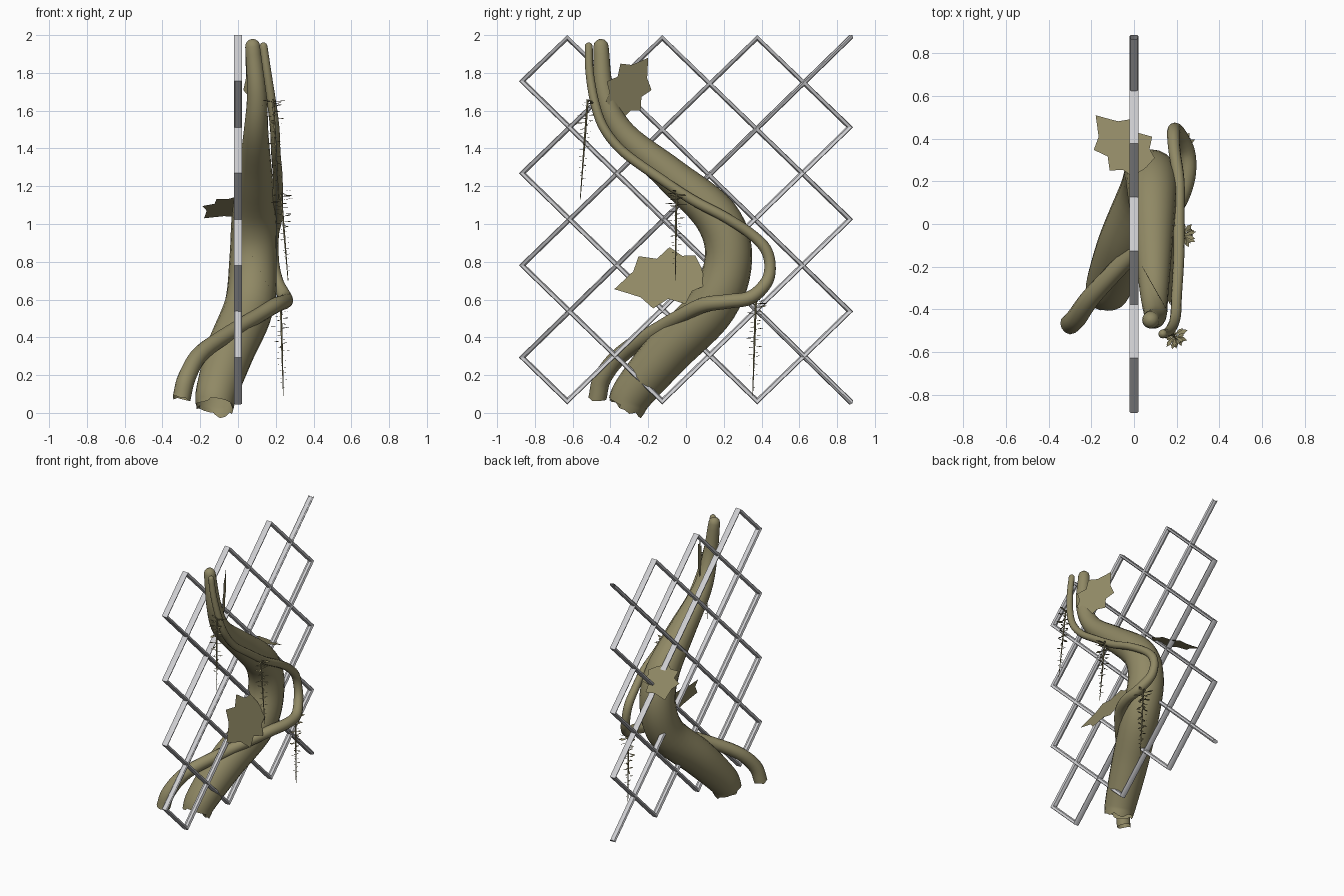
import bpy, math, random
from mathutils import Vector as V

if "Cube" in bpy.data.objects:
    bpy.data.objects.remove(bpy.data.objects["Cube"])

random.seed(4)


def material(name, col):
    m = bpy.data.materials.new(name)
    m.diffuse_color = (*col, 1)
    m.use_nodes = True
    m.node_tree.nodes["Principled BSDF"].inputs["Base Color"].default_value = m.diffuse_color
    return m


OLIVE = material("olive_bark", (0.28, 0.25, 0.13))
GREY = material("light_grey_metal", (0.62, 0.62, 0.64))


def make(name, verts, faces, mat, smooth=None):
    me = bpy.data.meshes.new(name)
    me.from_pydata([tuple(v) for v in verts], [], faces)
    me.materials.append(mat)
    ob = bpy.data.objects.new(name, me)
    bpy.context.collection.objects.link(ob)
    if smooth:
        bpy.ops.object.select_all(action='DESELECT')
        ob.select_set(True)
        bpy.context.view_layer.objects.active = ob
        bpy.ops.object.shade_smooth_by_angle(angle=math.radians(smooth))
    return ob


def spline(pts, steps=6):
    """Catmull-Rom through (x, y, z, radius) points."""
    p = [V(q) for q in pts]
    p = [2 * p[0] - p[1]] + p + [2 * p[-1] - p[-2]]
    out = []
    for i in range(1, len(p) - 2):
        a, b, c, d = p[i - 1:i + 3]
        for k in range(steps):
            t = k / steps
            out.append(0.5 * (2 * b + (c - a) * t + (2 * a - 5 * b + 4 * c - d) * t * t
                              + (3 * b - a - 3 * c + d) * t ** 3))
    return out + [p[-2]]


def tube(path, sides, cap_end=True, jag=0.0, round_end=False):
    """Mitred tube along (x, y, z, radius) points; jag tears the open first ring."""
    pts = [V(q[:3]) for q in path]
    rad = [q[3] for q in path]
    if round_end:
        t, r, e = (pts[-1] - pts[-2]).normalized(), rad[-1], pts[-1]
        for a in (30, 60, 85):
            pts.append(e + t * r * math.sin(math.radians(a)))
            rad.append(r * math.cos(math.radians(a)))
    n, verts, faces = len(pts), [], []
    for i, p in enumerate(pts):
        d0 = (p - pts[max(i - 1, 0)]).normalized()
        d1 = (pts[min(i + 1, n - 1)] - p).normalized()
        t = (d0 + d1).normalized()
        mitre = 1 / max(t.dot(d1 if i < n - 1 else d0), 0.5)
        u = (V((1, 0, 0)) - t * t.x).normalized()
        w = t.cross(u) * mitre
        for k in range(sides):
            a = math.tau * k / sides
            v = p + (u * math.cos(a) + w * math.sin(a)) * rad[i]
            if i == 0 and jag:
                v += t * random.uniform(-0.3, 1) * jag
            verts.append(v)
    for i in range(n - 1):
        for k in range(sides):
            a, b = i * sides + k, i * sides + (k + 1) % sides
            faces.append((a, b, b + sides, a + sides))
    if cap_end:
        faces.append(tuple(range((n - 1) * sides, n * sides)))
    return verts, faces


# trellis: one bar bouncing between the borders, corners clipped flat
bounces = [(7, 8), (0, 1), (1, 0), (7, 6), (5, 8), (0, 3), (3, 0), (7, 4),
           (3, 8), (0, 5), (5, 0), (7, 2), (1, 8), (0, 7), (7, 0)]
vs, fs = tube([(0, -0.88 + i * 1.76 / 7, 0.05 + j * 1.95 / 8, 0.022) for i, j in bounces], 8)
vs = [V((v.x, min(max(v.y, -0.885), 0.885), min(max(v.z, 0.045), 2.0))) for v in vs]
make("trellis", vs, fs, GREY, 30)

# thick main stem weaving through the trellis
trunk = [(-.125, -.32, .025, .10), (-.11, -.27, .12, .112), (-.04, -.09, .33, .128),
         (.06, .14, .57, .132), (.08, .225, .82, .125), (.085, .16, 1.04, .118),
         (.09, -.08, 1.26, .092), (.095, -.33, 1.48, .066), (.10, -.43, 1.69, .052),
         (.078, -.45, 1.94, .04)]
make("main_stem", *tube(spline(trunk), 20, jag=0.05, round_end=True), OLIVE, 60)

# thinner vine wrapping around the stem
vine = [(-.30, -.47, .07, .048), (-.27, -.44, .19, .048), (-.19, -.33, .32, .045),
        (0, -.13, .45, .042), (.10, -.03, .51, .04), (.20, .09, .57, .04),
        (.25, .22, .59, .038), (.25, .34, .61, .036), (.21, .425, .69, .033),
        (.19, .445, .78, .03), (.185, .42, .87, .03), (.19, .34, .95, .028),
        (.21, .20, 1.04, .027), (.21, .03, 1.13, .027), (.21, -.15, 1.25, .026),
        (.20, -.33, 1.38, .025), (.195, -.43, 1.50, .025), (.18, -.48, 1.63, .024),
        (.155, -.51, 1.80, .022), (.135, -.515, 1.94, .021)]
make("wrapping_vine", *tube(spline(vine, 5), 12, jag=0.015, round_end=True), OLIVE, 60)

# spiky flat leaves: (along, across) half outline, mirrored
HALF = [(0, 0.04), (.03, .20), (.17, .23), (.28, .37), (.45, .26),
        (.64, .34), (.74, .17), (.86, .09)]


def leaf(name, base, tip, normal):
    base, tip = V(base), V(tip)
    ax = tip - base
    side = V(normal).cross(ax).normalized() * ax.length
    rib = [base + ax * u for u, _ in HALF]
    verts, faces = rib + [tip], []
    n = len(HALF)
    for s in (1, -1):
        o = len(verts)
        verts += [base + ax * u + side * v * s for u, v in HALF]
        for i in range(n - 1):
            f = (i, i + 1, o + i + 1, o + i)
            faces.append(f[::-1] if s > 0 else f)
        f = (n - 1, n, o + n - 1)
        faces.append(f[::-1] if s > 0 else f)
    make(name, verts, [f[::-1] for f in faces], OLIVE)


leaf("lower_leaf", (.115, .085, .755), (.17, -.38, .655), (.87, 0, .48))
leaf("upper_leaf", (.14, -.38, 1.60), (.04, -.20, 1.88), (.86, .5, 0))
leaf("back_leaf", (.05, .26, 1.13), (-.18, .51, 1.03), (0, .37, .93))


# hanging tendrils with tiny radial leaflets, longest near the top
def tendril(name, top, bottom):
    top, bottom = V(top), V(bottom)
    verts, faces = tube([(*top, .006), (*top.lerp(bottom, .5), .005), (*bottom, .002)], 5)
    for k in range(46):
        f = (k / 46) ** 1.3 * 0.92 + 0.02
        c = top.lerp(bottom, f)
        a = k * 2.4 + random.uniform(-.4, .4)
        ln = (0.068 - 0.055 * f) * random.uniform(.7, 1.1)
        d = V((math.cos(a), math.sin(a), random.uniform(-.15, .2)))
        s = V((-math.sin(a), math.cos(a), random.uniform(-.4, .4))) * ln * 0.16
        o = len(verts)
        verts += [c, c + d * ln * .7 - s, c + d * ln, c + d * ln * .7 + s]
        faces.append((o, o + 1, o + 2, o + 3))
    make(name, verts, faces, OLIVE)


tendril("upper_tendril", (.185, -.52, 1.66), (.215, -.56, 1.13))
tendril("middle_tendril", (.225, -.05, 1.18), (.265, -.057, .70))
tendril("lower_tendril", (.225, .37, .60), (.24, .353, .09))
